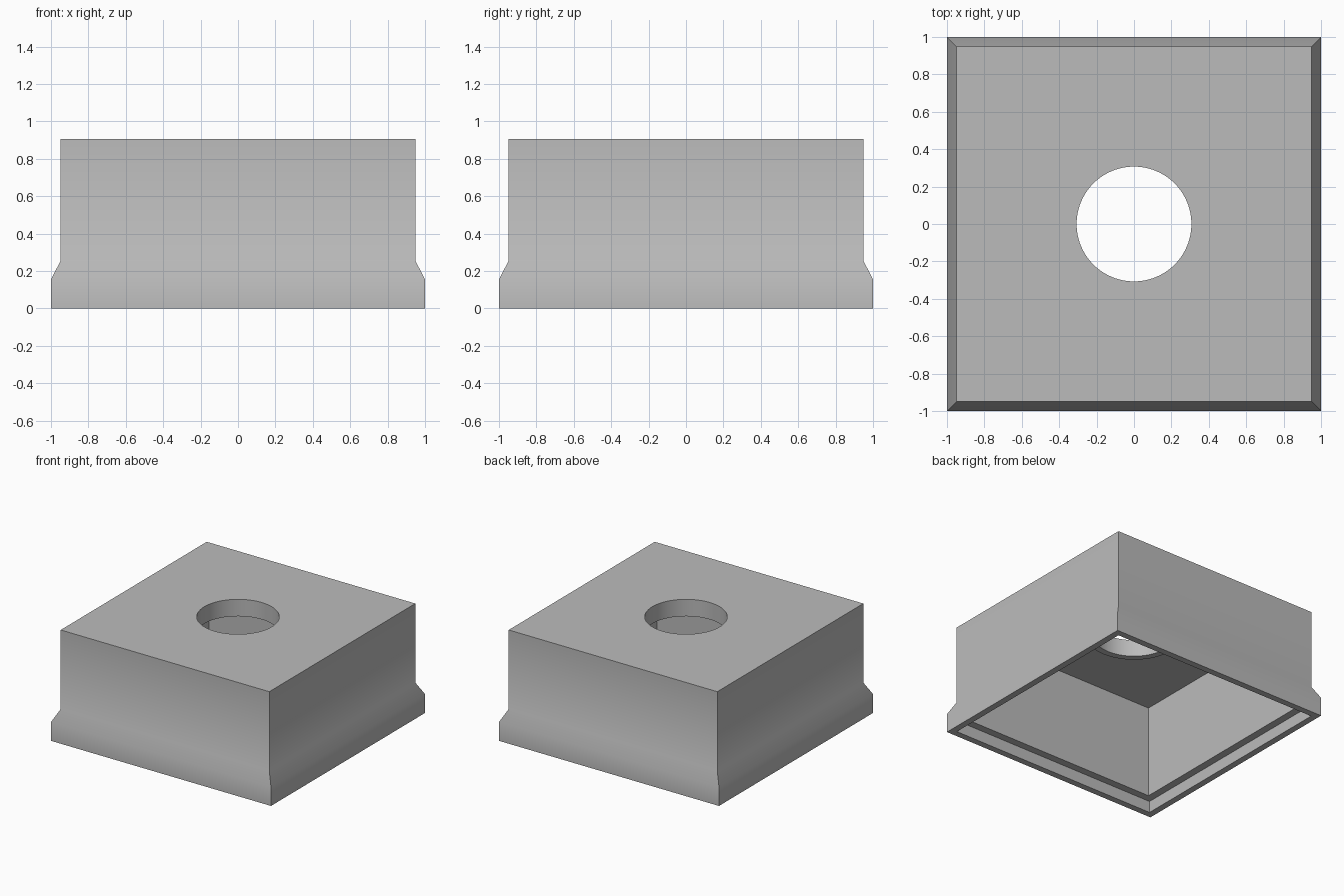
import bpy, bmesh, math

cube = bpy.data.objects.get("Cube")
if cube:
    bpy.data.objects.remove(cube, do_unlink=True)

HOLE_R, BOSS_R, SEGMENTS = 0.307, 0.36, 96
TOP, CEILING, BOSS_Z = 0.905, 0.857, 0.766

grey = bpy.data.materials.new("grey plastic")
grey.use_nodes = True
colour = (0.5, 0.5, 0.5, 1)
grey.diffuse_color = colour
grey.node_tree.nodes["Principled BSDF"].inputs["Base Color"].default_value = colour

bm = bmesh.new()


def ring(radius, z, sides, turn=0.0):
    """Closed loop of vertices at one height."""
    angles = [turn + math.tau * i / sides for i in range(sides)]
    return [bm.verts.new((radius * math.cos(a), radius * math.sin(a), z)) for a in angles]


def square(half, z):
    return ring(half * math.sqrt(2), z, 4, math.pi / 4)


def loft(rings):
    for a, b in zip(rings, rings[1:]):
        for i in range(len(a)):
            j = (i + 1) % len(a)
            bm.faces.new((a[i], a[j], b[j], b[i]))


def plate(outer, inner):
    """Flat face between a square loop and a round loop."""
    edges = [bm.edges.get((r[i - 1], r[i])) for r in (outer, inner) for i in range(len(r))]
    bmesh.ops.triangle_fill(bm, edges=edges, use_beauty=True)


# Shell: inner cavity, stepped rim, flared skirt and outer wall
shell = [square(h, z) for h, z in (
    (0.885, CEILING), (0.885, 0.095), (0.947, 0.095), (0.947, 0),
    (1, 0), (1, 0.155), (0.948, 0.255), (0.948, TOP))]
loft(shell)

# Round hole with a short collar below the ceiling
collar = [ring(r, z, SEGMENTS) for r, z in (
    (HOLE_R, TOP), (HOLE_R, BOSS_Z), (BOSS_R, BOSS_Z), (BOSS_R, CEILING))]
loft(collar)

# Top plate and ceiling
plate(shell[-1], collar[0])
plate(shell[0], collar[-1])
bmesh.ops.recalc_face_normals(bm, faces=bm.faces)

mesh = bpy.data.meshes.new("square_cap")
bm.to_mesh(mesh)
bm.free()
mesh.materials.append(grey)
cap = bpy.data.objects.new("square_cap", mesh)
bpy.context.collection.objects.link(cap)

bpy.ops.object.select_all(action="DESELECT")
cap.select_set(True)
bpy.context.view_layer.objects.active = cap
bpy.ops.object.shade_smooth_by_angle(angle=math.radians(30))
